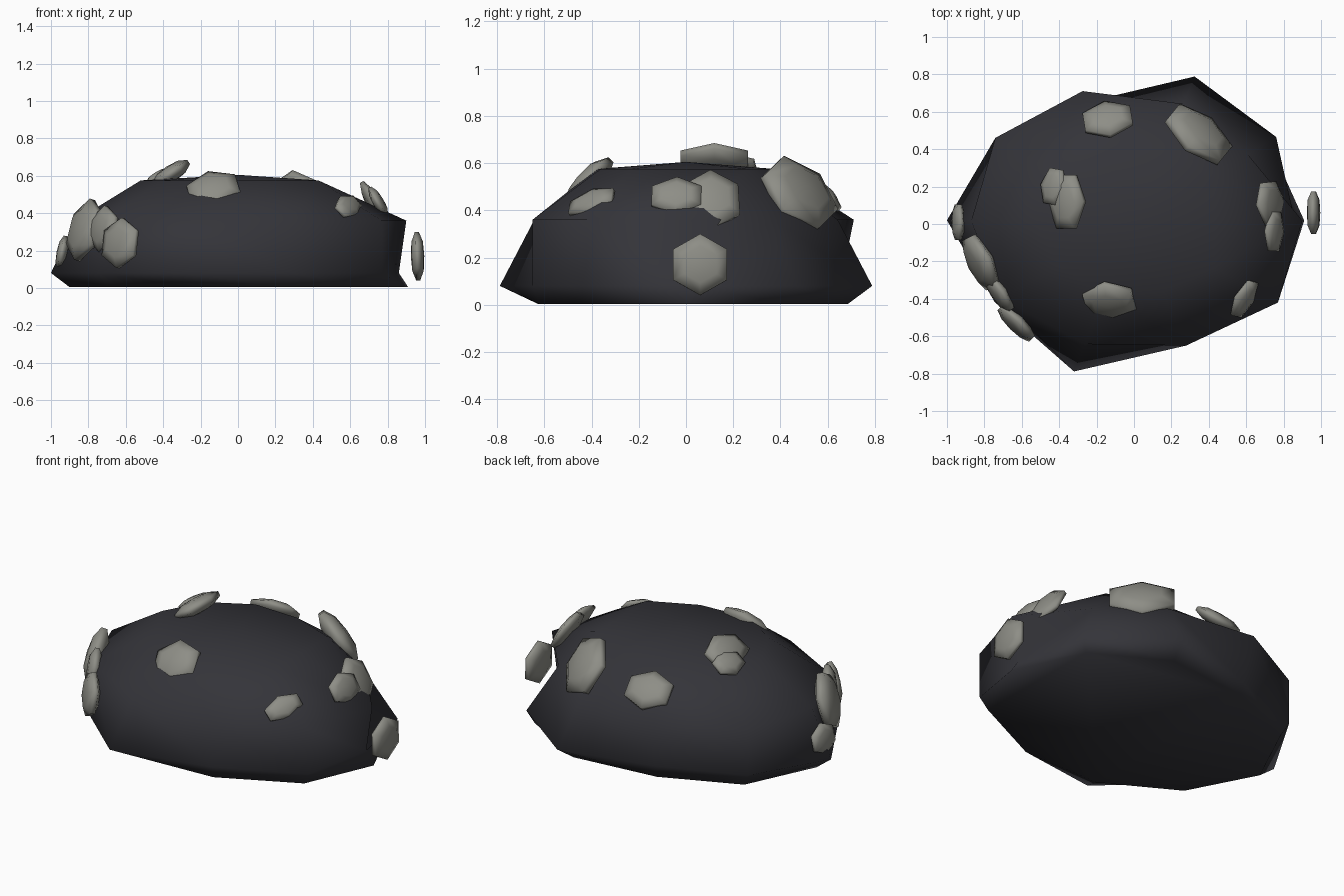
import bpy, bmesh, math
from mathutils import Vector, Matrix

default = bpy.data.objects.get("Cube")
if default:
    bpy.data.objects.remove(default, do_unlink=True)


def make_material(name, color):
    mat = bpy.data.materials.new(name)
    mat.use_nodes = True
    mat.diffuse_color = color
    mat.node_tree.nodes["Principled BSDF"].inputs["Base Color"].default_value = color
    return mat


def build_lathe(name, rings, top, bottom, mat, flips=((), (), ())):
    """Skin three bands of rings; flips lists panels per band split the other way.
    A None tip is closed by a flat face."""
    bm = bmesh.new()
    loops = [[bm.verts.new(p) for p in ring] for ring in rings]
    n = len(loops[0])
    for low, high, flipped in zip(loops, loops[1:], flips):
        for i in range(n):
            j = (i + 1) % n
            if i in flipped:
                bm.faces.new((low[i], low[j], high[j]))
                bm.faces.new((low[i], high[j], high[i]))
            else:
                bm.faces.new((low[i], low[j], high[i]))
                bm.faces.new((low[j], high[j], high[i]))
    for loop, tip in ((loops[0], bottom), (loops[-1], top)):
        if tip is None:
            bm.faces.new(loop)
            continue
        apex = bm.verts.new(tip)
        for i in range(n):
            bm.faces.new((loop[i], loop[(i + 1) % n], apex))
    bmesh.ops.recalc_face_normals(bm, faces=bm.faces)
    for face in bm.faces:
        face.smooth = True
    mesh = bpy.data.meshes.new(name)
    bm.to_mesh(mesh)
    bm.free()
    mesh.materials.append(mat)
    obj = bpy.data.objects.new(name, mesh)
    bpy.context.collection.objects.link(obj)
    return obj


dark = make_material("dark rock", (0.034, 0.034, 0.041, 1))
grey = make_material("grey stone", (0.27, 0.27, 0.24, 1))

# Irregular low mound: base, flared foot, shoulder and crown along ten spokes
spokes = [(1, .02), (.8, .49), (.3, .73), (-.28, .725), (-.78, .485),
          (-1, .02), (-.81, -.453), (-.297, -.73), (.31, -.722), (.81, -.442)]
profile = [
    (0.004, [.91, .9, .94, .87, .9, .9, .85, .86, .86, .9]),
    (0.08, [.86, .95, 1.08, .9, .95, 1, .92, 1.08, .9, .95]),
    (0.36, [.9, .76, .88, .98, .95, .87, .88, .88, .9, .95]),
    (0.575, [.43, .53, .5, .52, .5, .52, .5, .52, .5, .53]),
]
build_lathe("rock_mound",
            [[(x * r, y * r, z) for (x, y), r in zip(spokes, radii)] for z, radii in profile],
            (0, 0, 0.605), None, dark, ((), (0, 4), range(0, 10, 2)))


def hexagon(radius, z):
    return [(-radius * math.sin(i * math.tau / 6), radius * math.cos(i * math.tau / 6), z)
            for i in range(6)]


def pebble(name, center, normal, width, height, thick=0.036, roll=0):
    """Flat six-sided stone whose face looks along the normal."""
    rings = [hexagon(r, z) for r, z in ((0.6, -0.85), (1, -0.3), (1, 0.3), (0.6, 0.85))]
    obj = build_lathe(name, rings, (0, 0, 1), (0, 0, -1), grey)
    turn = Vector(normal).to_track_quat('Z', 'Y').to_matrix().to_4x4()
    spin = Matrix.Rotation(math.radians(roll), 4, 'Z')
    size = Matrix.Diagonal((width * 1.1, height, thick, 1))
    obj.data.transform(turn @ spin @ size)
    obj.location = center


# Stones scattered over the mound
pebble("outlying_stone", (.96, .06, .17), (1, 0, .03), .12, .13)
pebble("front_stone", (-.13, -.41, .52), (-.1, -.72, .67), .14, .135, .05, 18)
pebble("small_front_stone", (.59, -.4, .435), (.6, -.5, .65), .11, .07, .03, 20)
pebble("left_stone", (.73, .11, .445), (.87, .1, .5), .12, .14)
pebble("left_small_stone", (.75, -.04, .46), (.85, -.05, .5), .11, .09, .03)
pebble("back_large_stone", (.345, .48, .47), (.53, .65, .55), .19, .18, .06)
pebble("back_stone", (-.14, .56, .48), (-.1, .62, .76), .135, .12, .04)
pebble("crown_stone", (-.36, .12, .61), (-.55, 0, .83), .15, .115, .045)
pebble("crown_small_stone", (-.43, .2, .588), (-.55, .1, .82), .1, .08, .03)
pebble("right_stone", (-.94, .01, .19), (-1, 0, .2), .1, .09, .03)
pebble("right_large_stone", (-.82, -.205, .31), (-.87, -.42, .27), .155, .17, .055)
pebble("right_middle_stone", (-.72, -.37, .315), (-.82, -.55, .15), .115, .125, .04)
pebble("right_front_stone", (-.63, -.53, .24), (-.7, -.7, .15), .125, .135, .04)
